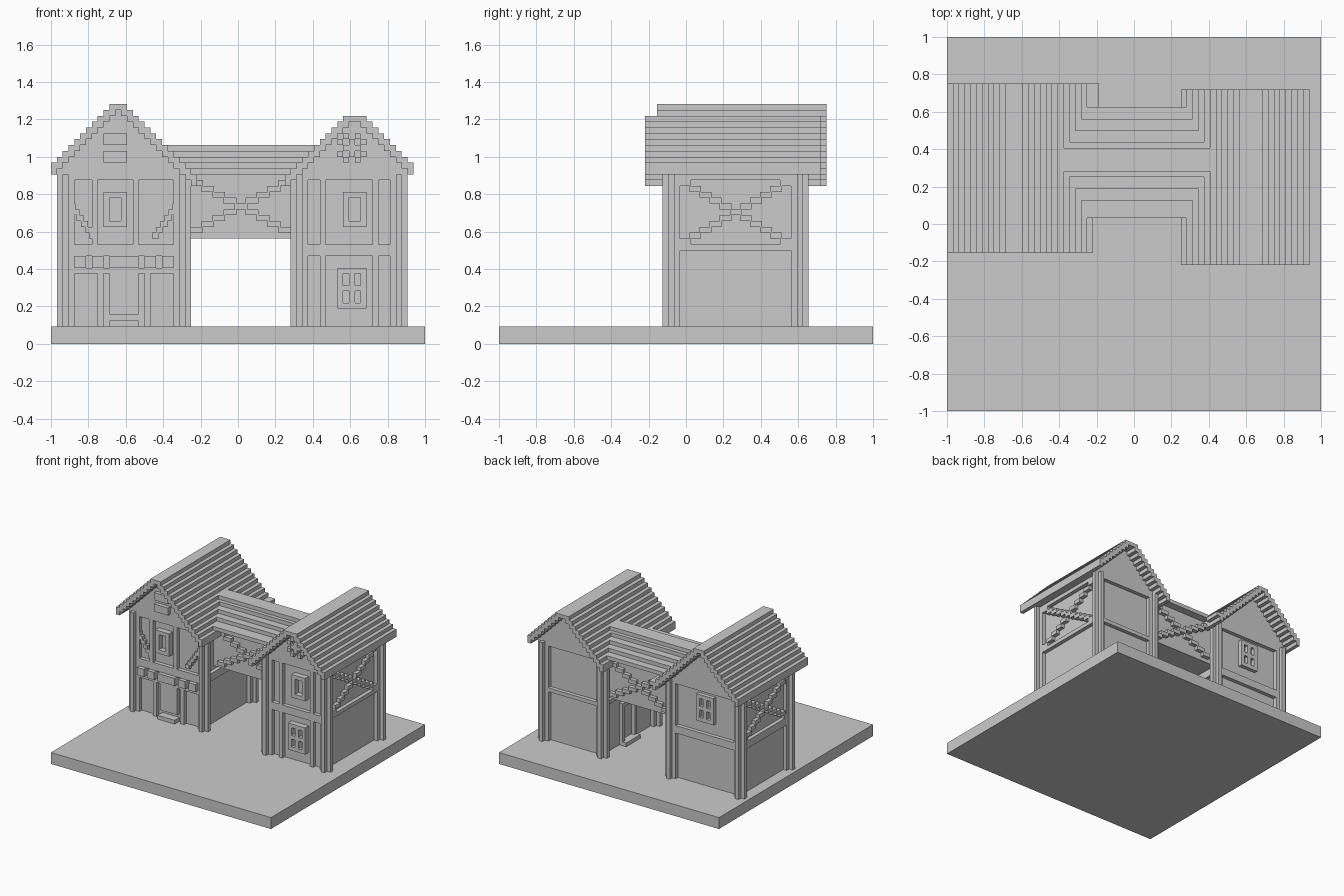
import bpy
import bmesh

if "Cube" in bpy.data.objects:
    bpy.data.objects.remove(bpy.data.objects["Cube"], do_unlink=True)

U = 2 / 64  # one block of the building grid
grey = bpy.data.materials.new("plain_grey")
grey.diffuse_color = (0.6, 0.6, 0.6, 1)
grey.use_nodes = True
grey.node_tree.nodes["Principled BSDF"].inputs["Base Color"].default_value = (0.6, 0.6, 0.6, 1)


def build(name, boxes):
    """One object from blocks given as (x0, x1, y0, y1, z0, z1) in grid units."""
    bm = bmesh.new()
    for x0, x1, y0, y1, z0, z1 in boxes:
        vs = [bm.verts.new((x * U - 1, y * U - 1, z * U))
              for z in (z0, z1) for x, y in ((x0, y0), (x1, y0), (x1, y1), (x0, y1))]
        bm.faces.new(vs[3::-1])
        bm.faces.new(vs[4:])
        for i in range(4):
            j = (i + 1) % 4
            bm.faces.new((vs[i], vs[j], vs[j + 4], vs[i + 4]))
    me = bpy.data.meshes.new(name)
    bm.to_mesh(me)
    bm.free()
    me.materials.append(grey)
    ob = bpy.data.objects.new(name, me)
    bpy.context.collection.objects.link(ob)


def posts(x0, x1, y0, y1):
    """Plus-shaped corner posts."""
    out = []
    for x in (x0, x1 - 3):
        for y in (y0, y1 - 3):
            out += [(x, x + 3, y + 1, y + 2, 3, 29), (x + 1, x + 2, y, y + 3, 3, 29)]
    return out


def ring(x0, x1, y0, y1, z0, z1):
    """Four beams around a house."""
    return [(x0, x1, y0, y0 + 1, z0, z1), (x0, x1, y1 - 1, y1, z0, z1),
            (x0, x0 + 1, y0, y1, z0, z1), (x1 - 1, x1, y0, y1, z0, z1)]


def cross(a0, a1, z0, z1, b0, b1, along_x):
    """Stepped X brace."""
    out = []
    n = z1 - z0
    w = (a1 - a0) / n
    for i in range(n):
        for k in (i, n - 1 - i):
            a = a0 + w * i
            s = (a - 0.15, a + w + 0.15)
            d = (b0, b1)
            out.append((*(s if along_x else d), *(d if along_x else s), z0 + k, z0 + k + 1))
    return out


def frame(x0, x1, z0, z1, y0, y1, cols=1, rows=1):
    """Window frame with bars one block wide."""
    out = []
    for i in range(cols + 1):
        x = x0 + (x1 - x0 - 1) * i / cols
        out.append((x, x + 1, y0, y1, z0, z1))
    for i in range(rows + 1):
        z = z0 + (z1 - z0 - 1) * i / rows
        out.append((x0, x1, y0, y1, z, z + 1))
    return out


def roof(l, r, top, left_low, right_low, y0, y1):
    """Stepped gable roof with its ridge along y."""
    out = [(l, r, y0, y1, top, top + 1)]
    for k in range(min(left_low, right_low), top + 1):
        d = top - k
        if k >= left_low:
            out.append((l - d, l - d + 1, y0, y1, k - 1, k + 1))
        if k >= right_low:
            out.append((r + d - 1, r + d, y0, y1, k - 1, k + 1))
    return out


def gable(l, r, top, y0, y1):
    """Stepped wall filling the roof space."""
    return [(l - top + k + 1, r + top - k - 1, y0, y1, k - 1, k) for k in range(30, top + 1)]


# Ground
build("ground_slab", [(0, 64, 0, 64, 0, 3)])

# Tall house
build("tall_house_walls", [(3, 22, 32, 51, 3, 29)] + gable(10, 13, 40, 31, 52))
build("tall_house_posts", posts(1, 24, 30, 53))
build("tall_house_beams", ring(2, 23, 31, 52, 15, 17) + ring(2, 23, 31, 52, 28, 29)
      + [(3, 22, 31, 32, 12, 13)])
build("tall_house_roof", roof(10, 13, 40, 30, 28, 27, 56) + [(23, 26, 52, 56, 28, 29)])
build("tall_house_lower_studs", [(x, x + 1, 31, 32, 3, 12) for x in (8, 16)])
build("tall_house_joists", [(x, x + w, 30, 32, 13, 15)
                            for x, w in ((4, 2), (7, 2), (10, 5), (16, 2), (19, 2))])
build("tall_house_upper_studs", [(x, x + 1, 31, 32, 17, 29) for x in (7, 14)])
build("tall_house_corner_braces",
      [b for i in range(6) for b in ((3 + i * 0.7, 4.2 + i * 0.7, 31, 32, 23 - i, 24 - i),
                                     (20.8 - i * 0.7, 22 - i * 0.7, 31, 32, 23 - i, 24 - i))])
build("tall_house_side_brace", cross(32, 51, 17, 28, 2, 3, False))
build("front_door", [(10, 15, 31, 32, 5, 12), (10, 15, 30, 32, 3, 4)])
build("tall_house_front_window", frame(9, 13, 20, 26, 30.5, 32))
build("tall_house_back_window", frame(10, 15, 20, 27, 51, 52, 2, 2))
build("tall_house_gable_vents", [(9, 13, 30, 31, z, z + 2) for z in (31, 34)])

# Small house
build("small_house_walls", [(43, 59, 30, 51, 3, 29)] + gable(50, 54, 38, 29, 52))
build("small_house_posts", posts(41, 61, 28, 53))
build("small_house_beams", ring(42, 60, 29, 52, 16, 17) + ring(42, 60, 29, 52, 28, 29)
      + [(43, 59, 29, 30, 15, 16)])
build("small_house_roof", roof(50, 54, 38, 28, 30, 25, 55))
build("small_house_studs", [(x, x + 1, 29, 30, 3, 29) for x in (46, 55)])
build("small_house_side_brace", cross(31, 50, 17, 28, 59, 60, False))
build("small_house_lower_window", frame(49, 54, 6, 13, 28.5, 30, 2, 2))
build("small_house_upper_window", frame(50, 54, 20, 26, 28.5, 30))
build("small_house_gable_window", [(50, 53, 28, 29, 33, 34), (51, 52, 28, 29, 32, 35)]
      + [(x, x + 1, 28, 29, z, z + 1) for x in (49, 50, 52, 53) for z in (31, 32, 34, 35)
         if (x in (49, 53)) != (z in (31, 35))])
build("side_door", [(42, 43, 38, 39, 3, 14), (42, 43, 43, 44, 3, 14),
                    (42, 43, 38, 44, 13, 14), (41, 43, 38, 44, 3, 4)])

# Bridge between the houses
build("bridge_room", [(22, 43, 36, 50, 18, 30), (22, 43, 38, 48, 30, 31),
                      (22, 43, 40, 46, 31, 32)])
build("bridge_braces", cross(24, 41, 19, 28, 35, 36, True) + cross(24, 41, 19, 28, 50, 51, True))
build("bridge_roof", [(24, 41, 33, 37, 29, 30), (24, 41, 48, 52, 29, 30)]
      + [b for i in range(4) for b in ((23 - i, 42 + i, 36 + 2 * i, 39 + 2 * i, 30 + i, 31 + i),
                                       (23 - i, 42 + i, 47 - 2 * i, 50 - 2 * i, 30 + i, 31 + i))])
